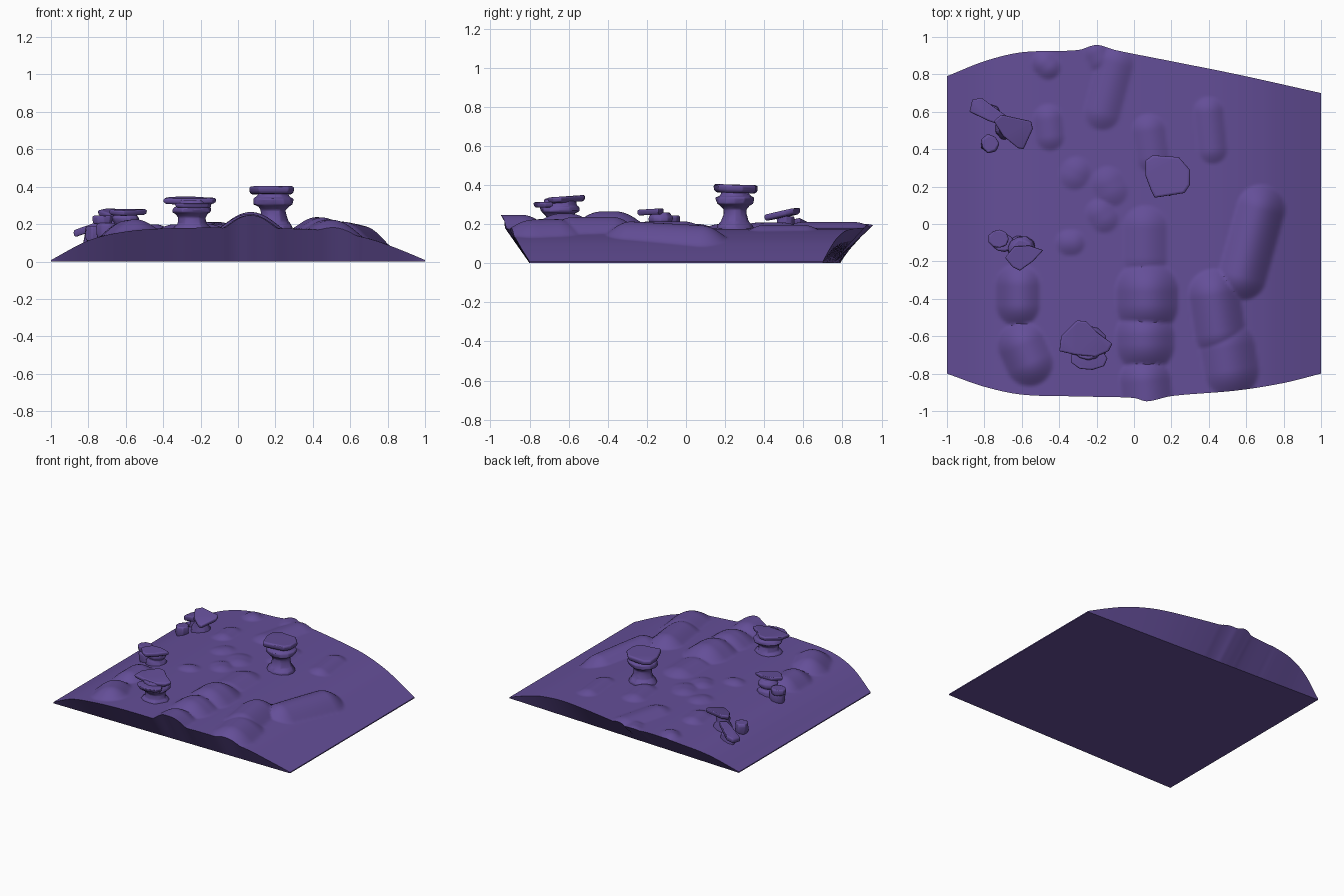
import bpy, bmesh, math, random
from mathutils import Vector, noise

if "Cube" in bpy.data.objects:
    bpy.data.objects.remove(bpy.data.objects["Cube"])

random.seed(4)
mat = bpy.data.materials.new("dusky purple")
mat.diffuse_color = (0.128, 0.077, 0.315, 1)
mat.use_nodes = True
mat.node_tree.nodes["Principled BSDF"].inputs["Base Color"].default_value = mat.diffuse_color


def curve(pts, x):
    """Smooth interpolation through (x, value) points."""
    n = len(pts)
    for i in range(n - 1):
        (x0, a), (x1, b) = pts[i], pts[i + 1]
        if x <= x1:
            p, q = pts[max(i - 1, 0)], pts[min(i + 2, n - 1)]
            h = x1 - x0
            m0 = (b - p[1]) / (x1 - p[0]) * h
            m1 = (q[1] - a) / (q[0] - x0) * h
            t = (x - x0) / h
            return ((2*t**3 - 3*t*t + 1) * a + (t**3 - 2*t*t + t) * m0
                    + (3*t*t - 2*t**3) * b + (t**3 - t*t) * m1)
    return pts[-1][1]


def finish(bm, name, angle):
    bmesh.ops.recalc_face_normals(bm, faces=bm.faces)
    me = bpy.data.meshes.new(name)
    bm.to_mesh(me)
    bm.free()
    me.materials.append(mat)
    ob = bpy.data.objects.new(name, me)
    bpy.context.collection.objects.link(ob)
    bpy.ops.object.select_all(action='DESELECT')
    ob.select_set(True)
    bpy.context.view_layer.objects.active = ob
    bpy.ops.object.shade_smooth_by_angle(angle=math.radians(angle))
    return ob


# Terrain: arched cross-section with wavy front and back edges
ARCH = [(-1, .008), (-.8, .112), (-.6, .16), (-.35, .178), (0, .18), (.3, .175),
        (.5, .162), (.7, .122), (.85, .07), (1, .008)]
FRONT = [(-1, -.8), (-.8, -.87), (-.6, -.912), (-.3, -.922), (0, -.93), (.07, -.948),
         (.2, -.92), (.55, -.89), (.8, -.85), (1, -.8)]
BACK = [(-1, .79), (-.8, .87), (-.6, .918), (-.3, .93), (-.2, .957), (-.1, .93),
        (.15, .88), (.55, .8), (1, .7)]

# Dune ridges: x0, y0, x1, y1, radius, height
RIDGES = [
    (-.62, -.33, -.62, -.43, .12, .055), (-.6, -.65, -.56, -.74, .13, .06),
    (.06, -.02, .06, -.18, .12, .035), (.07, -.36, .07, -.43, .17, .085),
    (.06, -.6, .06, -.64, .16, .075), (.06, -.84, .07, -.94, .14, .068),
    (.68, .08, .58, -.28, .13, .062), (.43, -.38, .46, -.58, .14, .068),
    (.5, -.66, .52, -.78, .15, .062),
    (.08, .5, .1, .36, .09, .028), (-.1, .86, -.17, .6, .1, .03),
    (.4, .6, .42, .4, .08, .025), (-.46, .56, -.45, .47, .08, .025),
    (-.48, .86, -.46, .84, .07, .025), (-.2, .92, -.18, .88, .07, .02),
    (-.32, .26, -.31, .28, .08, .018), (-.14, .22, -.12, .18, .09, .02),
    (-.18, .06, -.16, .03, .08, .02), (-.35, -.1, -.33, -.1, .07, .02),
]


def height(x, y):
    best = 0
    for x0, y0, x1, y1, r, h in RIDGES:
        dx, dy = x1 - x0, y1 - y0
        t = min(1, max(0, ((x - x0) * dx + (y - y0) * dy) / (dx*dx + dy*dy)))
        d2 = ((x - x0 - t*dx)**2 + (y - y0 - t*dy)**2) / r**2
        if d2 < 1:
            best = max(best, h * (1 - d2)**1.25)
    return curve(ARCH, x) + best


bm = bmesh.new()
N, M = 150, 150
cols = []
for i in range(N + 1):
    x = -1 + 2 * i / N
    f, b = curve(FRONT, x), curve(BACK, x)
    col = [bm.verts.new((x, -.8, 0))]
    for j in range(M + 1):
        y = f + (b - f) * j / M
        col.append(bm.verts.new((x, y, height(x, y))))
    col.append(bm.verts.new((x, .745 - .045 * x, 0)))
    cols.append(col)
for a, b in zip(cols, cols[1:]):
    K = len(a)
    for j in range(K):
        k = (j + 1) % K
        bm.faces.new((a[j], b[j], b[k], a[k]))
bm.faces.new(cols[0])
bm.faces.new(cols[-1])
finish(bm, "dune_terrain", 35)


# Rocks: an outline (offsets from a centre) lofted through (z, scale) rings
def rock(name, cx, cy, outline, rings, tilt=(0, 0), rough=.0, bevel=.006):
    bm = bmesh.new()
    loops = []
    for z, s in rings:
        loop = []
        for px, py in outline:
            k = s * (1 + random.uniform(-rough, rough))
            x, y = px * k, py * k
            loop.append(bm.verts.new((cx + x, cy + y, z + tilt[0]*x + tilt[1]*y)))
        loops.append(loop)
    n = len(outline)
    for a, b in zip(loops, loops[1:]):
        for j in range(n):
            k = (j + 1) % n
            bm.faces.new((a[j], a[k], b[k], b[j]))
    bm.faces.new(loops[0])
    bm.faces.new(loops[-1])
    ob = finish(bm, name, 40)
    mod = ob.modifiers.new("worn_edges", 'BEVEL')
    mod.width, mod.segments, mod.limit_method = bevel, 2, 'ANGLE'
    return ob


def oval(rx, ry, n=12):
    return [(rx * math.cos(2*math.pi*i/n), ry * math.sin(2*math.pi*i/n)) for i in range(n)]


def slab(z0, z1):
    h = z1 - z0
    return [(z0, .88), (z0 + .3*h, .98), (z0 + .8*h, 1), (z1, .93)]


# Tall pillar near the middle
rock("tall_pillar_stem", .19, .25, oval(.108, .095),
     [(.15, 1.05), (.19, .95), (.215, .72), (.25, .62), (.275, .62), (.295, .8),
      (.305, .98), (.335, 1.02), (.345, .85), (.37, .7)], rough=.06)
rock("tall_pillar_cap", .18, .25,
     [(-.12, .09), (-.08, .118), (.06, .108), (.12, .04), (.12, -.04), (.09, -.085),
      (-.07, -.11), (-.09, -.07), (-.12, .01)], slab(.36, .402), tilt=(0, -.03))

# Wide pillar at the front
rock("front_pillar_stem", -.245, -.645, oval(.105, .1),
     [(.15, 1), (.185, .9), (.2, .72), (.235, .68), (.255, .85), (.265, 1),
      (.285, .98), (.295, .85), (.33, .78)], rough=.07)
rock("front_pillar_ledge", -.24, -.72, oval(.1, .06, 9), slab(.285, .312), rough=.05)
rock("front_pillar_cap", -.255, -.62,
     [(-.145, -.06), (-.135, .02), (-.05, .105), (.0, .1), (.06, .04), (.14, -.02),
      (.12, -.06), (.05, -.09), (-.06, -.08)], slab(.31, .342), tilt=(0, .07))

# Small stacked rocks on the left
rock("left_stack_stem", -.6, -.13, oval(.075, .065, 10),
     [(.13, 1.1), (.18, 1), (.2, .75), (.215, .95), (.235, 1), (.26, .7)], rough=.08)
rock("left_stack_cap", -.59, -.17,
     [(-.1, -.01), (-.05, .05), (.03, .055), (.105, .03), (.05, -.03), (-.02, -.08),
      (-.06, -.06)], slab(.248, .278), tilt=(0, .06))
rock("left_stack_pebble", -.725, -.08, oval(.055, .05, 9), slab(.2, .245), rough=.06)
rock("left_stack_foot", -.7, -.1, oval(.06, .05, 9), slab(.12, .205), rough=.06)

# Tumbled slabs at the back left
rock("back_slab_upper", -.65, .5,
     [(-.1, .05), (-.06, .085), (.1, .05), (.11, .01), (.06, -.1), (.03, -.095),
      (-.05, -.03)], slab(.235, .268), tilt=(.03, .22))
rock("back_slab_support", -.67, .51, oval(.07, .06, 9),
     [(.12, 1.1), (.17, .95), (.2, .75), (.24, .8)], rough=.07)
rock("back_slab_lower", -.785, .61,
     [(-.095, -.01), (-.08, .055), (-.03, .065), (.03, .02), (.1, -.03), (.07, -.08),
      (.01, -.06)], slab(.16, .2), tilt=(.35, 0))
rock("back_slab_foot", -.77, .6, oval(.06, .045, 9), [(.09, 1), (.13, .9), (.17, .8)], rough=.07)
rock("back_pebble", -.77, .43, oval(.05, .05, 7), slab(.11, .19), rough=.1)
